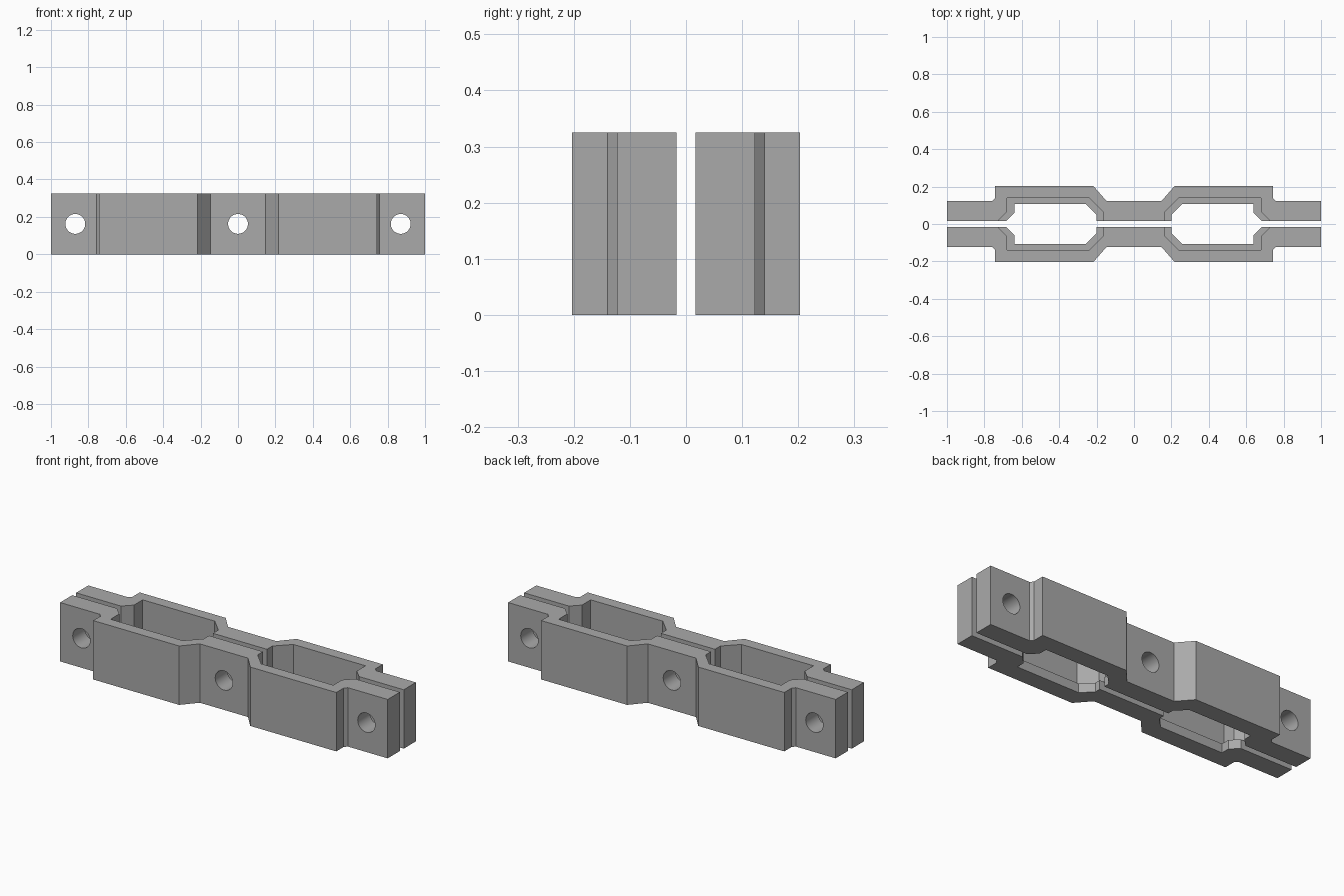
import bpy, bmesh
from mathutils import Matrix

HEIGHT = 0.325
LIP = 0.05
GAP = 0.017
HOLE_R = 0.053

cube = bpy.data.objects.get("Cube")
if cube:
    bpy.data.objects.remove(cube, do_unlink=True)

gray = bpy.data.materials.new("plain gray")
gray.use_nodes = True
gray.diffuse_color = (0.4, 0.4, 0.4, 1)
gray.node_tree.nodes["Principled BSDF"].inputs["Base Color"].default_value = (0.4, 0.4, 0.4, 1)


def finish(name, bm):
    bmesh.ops.recalc_face_normals(bm, faces=bm.faces)
    mesh = bpy.data.meshes.new(name)
    bm.to_mesh(mesh)
    bm.free()
    mesh.materials.append(gray)
    obj = bpy.data.objects.new(name, mesh)
    bpy.context.collection.objects.link(obj)
    return obj


def prism(name, outline, z0, z1):
    bm = bmesh.new()
    face = bm.faces.new([bm.verts.new((x, y, z0)) for x, y in outline])
    top = bmesh.ops.extrude_face_region(bm, geom=[face])["geom"]
    bmesh.ops.translate(bm, vec=(0, 0, z1 - z0),
                        verts=[v for v in top if isinstance(v, bmesh.types.BMVert)])
    return finish(name, bm)


def mirrored(points, sx=1, sy=1):
    return [(x * sx, y * sy) for x, y in points]


def cut(obj, cutter):
    cutter.hide_render = True
    mod = obj.modifiers.new("cut", "BOOLEAN")
    mod.operation = "DIFFERENCE"
    mod.solver = "EXACT"
    mod.object = cutter
    bpy.context.view_layer.objects.active = obj
    bpy.ops.object.modifier_apply(modifier=mod.name)
    bpy.data.objects.remove(cutter, do_unlink=True)


# Left half of the strap outline: end tab, raised bay, sloped waist
outer = [(-1, 0.123), (-0.757, 0.123), (-0.742, 0.14), (-0.742, 0.203),
         (-0.217, 0.203), (-0.147, 0.123)]
# Through opening framed by the bottom lip
opening = [(-0.683, GAP), (-0.64, 0.06), (-0.64, 0.107),
           (-0.257, 0.107), (-0.2, 0.05), (-0.2, GAP)]
# Wider pocket above the lip, overshooting the mating face
pocket = [(-0.727, GAP), (-0.68, 0.064), (-0.68, 0.14),
          (-0.24, 0.14), (-0.165, 0.064), (-0.165, GAP)]
pocket = [(-0.727, 0)] + pocket + [(-0.165, 0)]

for side, sy in (("front", -1), ("back", 1)):
    outline = (outer + mirrored(outer[::-1], -1) + [(1, GAP)]
               + mirrored(opening, -1) + opening[::-1] + [(-1, GAP)])
    clamp = prism(side + "_clamp_half", mirrored(outline, 1, sy), 0, HEIGHT)

    # Pockets
    for sx in (-1, 1):
        cut(clamp, prism("pocket_cutter", mirrored(pocket, sx, sy), LIP, HEIGHT + 0.1))

    # Bolt holes
    for x in (-0.87, 0, 0.87):
        bm = bmesh.new()
        bmesh.ops.create_cone(bm, cap_ends=True, segments=48, radius1=HOLE_R,
                              radius2=HOLE_R, depth=0.6,
                              matrix=Matrix.Translation((x, 0, HEIGHT / 2))
                              @ Matrix.Rotation(1.5707963, 4, "X"))
        cut(clamp, finish("hole_cutter", bm))

    bpy.ops.object.select_all(action="DESELECT")
    clamp.select_set(True)
    bpy.context.view_layer.objects.active = clamp
    bpy.ops.object.shade_smooth_by_angle(angle=0.5)
